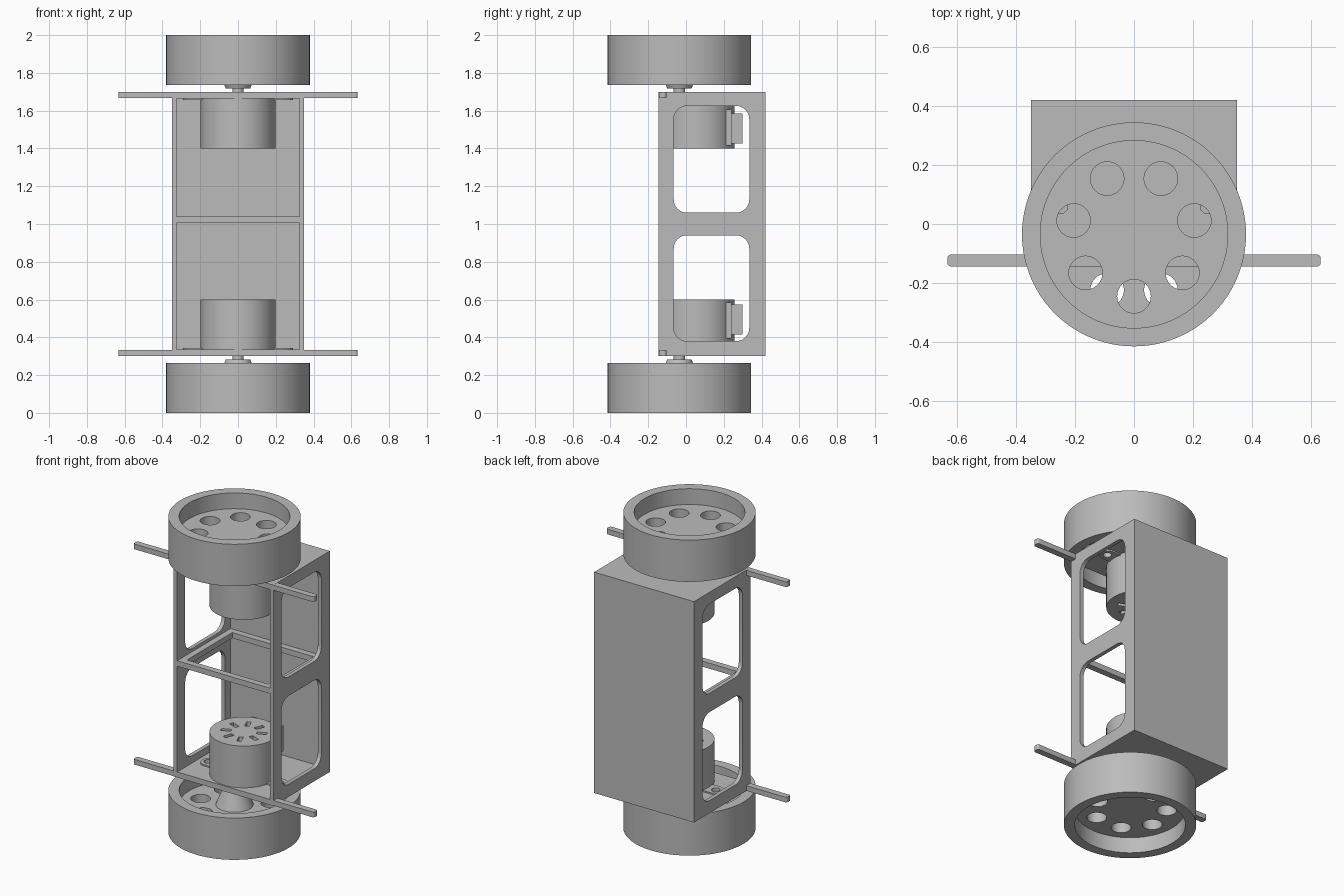
import bpy, bmesh, math
from mathutils import Matrix, Vector

if "Cube" in bpy.data.objects:
    bpy.data.objects.remove(bpy.data.objects["Cube"], do_unlink=True)

grey = bpy.data.materials.new("plain grey")
grey.use_nodes = True
GREY = (0.5, 0.5, 0.5, 1)
grey.diffuse_color = GREY
grey.node_tree.nodes["Principled BSDF"].inputs["Base Color"].default_value = GREY

AXLE_Y = -0.035
MOTOR_Y = 0.06
FRONT, BACK = -0.145, 0.42


def make(name, bm):
    bmesh.ops.recalc_face_normals(bm, faces=bm.faces)
    mesh = bpy.data.meshes.new(name)
    bm.to_mesh(mesh)
    bm.free()
    obj = bpy.data.objects.new(name, mesh)
    mesh.materials.append(grey)
    bpy.context.collection.objects.link(obj)
    return obj


def box(name, x, y, z):
    """Box from (min, max) pairs."""
    bm = bmesh.new()
    bmesh.ops.create_cube(bm, size=1)
    for v in bm.verts:
        v.co = Vector([(a + b) / 2 + c * (b - a) for c, (a, b) in zip(v.co, (x, y, z))])
    return make(name, bm)


def tube(name, x, y, z0, z1, r0, r1=None, axis="Z", segments=64):
    """Cylinder or cone between two heights; axis Y swaps y and z."""
    bm = bmesh.new()
    bmesh.ops.create_cone(bm, cap_ends=True, segments=segments, radius1=r0,
                          radius2=r0 if r1 is None else r1, depth=z1 - z0)
    for v in bm.verts:
        v.co.z += (z0 + z1) / 2
        if axis == "Y":
            v.co = Vector((v.co.x, v.co.z, v.co.y))
        v.co += Vector((x, y, 0)) if axis == "Z" else Vector((x, 0, y))
    return make(name, bm)


def rounded(name, u, v, w, radius, axis="Z", steps=8):
    """Rounded rectangle in u, v, extruded over w along Z or X."""
    bm = bmesh.new()
    pts = []
    corners = ((u[1], v[1]), (u[0], v[1]), (u[0], v[0]), (u[1], v[0]))
    for i, (cu, cv) in enumerate(corners):
        cu += radius if cu == u[0] else -radius
        cv += radius if cv == v[0] else -radius
        for k in range(steps + 1):
            a = math.pi / 2 * (i + k / steps)
            pts.append((cu + radius * math.cos(a), cv + radius * math.sin(a)))
    place = (lambda p, h: (p[0], p[1], h)) if axis == "Z" else (lambda p, h: (h, p[0], p[1]))
    face = bm.faces.new([bm.verts.new(place(p, w[0])) for p in pts])
    ext = bmesh.ops.extrude_face_region(bm, geom=[face])["geom"]
    shift = Vector(place((0, 0), w[1] - w[0]))
    bmesh.ops.translate(bm, vec=shift, verts=[g for g in ext if isinstance(g, bmesh.types.BMVert)])
    if not face.is_valid or len([f for f in bm.faces if len(f.verts) > 4]) < 2:
        bm.faces.new([bm.verts[i] for i in range(len(pts))])
    return make(name, bm)


def combine(target, tools, operation="DIFFERENCE"):
    for tool in tools:
        mod = target.modifiers.new("cut", "BOOLEAN")
        mod.operation, mod.object, mod.solver = operation, tool, "EXACT"
        bpy.context.view_layer.objects.active = target
        bpy.ops.object.modifier_apply(modifier=mod.name)
        bpy.data.objects.remove(tool, do_unlink=True)


def smooth(obj):
    bpy.ops.object.select_all(action="DESELECT")
    obj.select_set(True)
    bpy.context.view_layer.objects.active = obj
    bpy.ops.object.shade_smooth_by_angle(angle=math.radians(30))


# Open-fronted frame: two bays, side windows, shelf opening and screw holes
frame = box("frame", (-0.35, 0.35), (FRONT, BACK), (0.30, 1.70))
cutters = [box("bay", (-0.325, 0.325), (-1, 0.39), z) for z in ((0.335, 1.005), (1.04, 1.665))]
cutters += [rounded("window", (-0.065, 0.335), z, (-1, 1), 0.07, "X")
            for z in ((0.38, 0.94), (1.06, 1.625))]
cutters.append(box("shelf_opening", (-0.285, 0.285), (FRONT + 0.04, 0.35), (0.95, 1.1)))
for x in (-1, 1):
    for z in (0.435, 1.565):
        cutters.append(tube("back_hole", x * 0.22, z, 0.3, 0.5, 0.028, axis="Y", segments=24))
    cutters.append(tube("motor_hole", x * 0.25, MOTOR_Y, 0.2, 1.8, 0.025, segments=24))
combine(frame, cutters)
smooth(frame)

for end in ("lower", "upper"):
    up = end == "upper"

    def span(a, b):
        return (2 - b, 2 - a) if up else (a, b)

    # Wheel with a recess on both sides and seven holes through its web
    wheel = tube(end + "_wheel", 0, AXLE_Y, *span(0, 0.265), 0.38, segments=96)
    cutters = [tube("recess", 0, AXLE_Y, *span(a, b), 0.318, segments=96)
               for a, b in ((-0.1, 0.1), (0.175, 0.4))]
    for k in range(7):
        a = math.radians(-90 if up else 90) + k * math.tau / 7
        cutters.append(tube("hole", 0.21 * math.cos(a), AXLE_Y + 0.21 * math.sin(a),
                            *span(0.05, 0.22), 0.057, segments=32))
    combine(wheel, cutters)
    smooth(wheel)

    # Tapered hub and axle
    radii = (0.065, 0.11) if up else (0.11, 0.065)
    smooth(tube(end + "_hub", 0, AXLE_Y, *span(0.17, 0.282), *radii))
    smooth(tube(end + "_axle", 0, AXLE_Y, *span(0.27, 0.34), 0.03, segments=32))

    # Motor can with radial vent slots in its free end
    motor = tube(end + "_motor", 0, MOTOR_Y, *span(0.335, 0.60), 0.198)
    cutters = []
    for k in range(8):
        slot = box("slot", (0.075, 0.135), (-0.013, 0.013), span(0.57, 0.65))
        slot.data.transform(Matrix.Translation((0, MOTOR_Y, 0))
                            @ Matrix.Rotation((k + 0.5) * math.tau / 8, 4, "Z"))
        cutters.append(slot)
    combine(motor, cutters)
    smooth(motor)

    # Mounting ears around the screw holes
    for side, x in (("right", -1), ("left", 1)):
        ear = rounded(f"{end}_{side}_motor_ear", sorted((x * 0.16, x * 0.292)),
                      (MOTOR_Y - 0.05, MOTOR_Y + 0.05), span(0.334, 0.344), 0.045)
        combine(ear, [tube("ear_hole", x * 0.25, MOTOR_Y, *span(0.3, 0.4), 0.025, segments=24)])
        smooth(ear)

        # Side arms flush with the front of the frame
        smooth(rounded(f"{end}_{side}_arm", sorted((x * 0.33, x * 0.633)),
                       (FRONT + 0.001, FRONT + 0.041), span(0.301, 0.334), 0.012))

    # Connector block behind the motor
    box(end + "_connector_base", (-0.126, 0.126), (0.19, 0.24), span(0.395, 0.585))
    box(end + "_connector", (-0.11, 0.11), (0.235, 0.30), span(0.415, 0.575))
